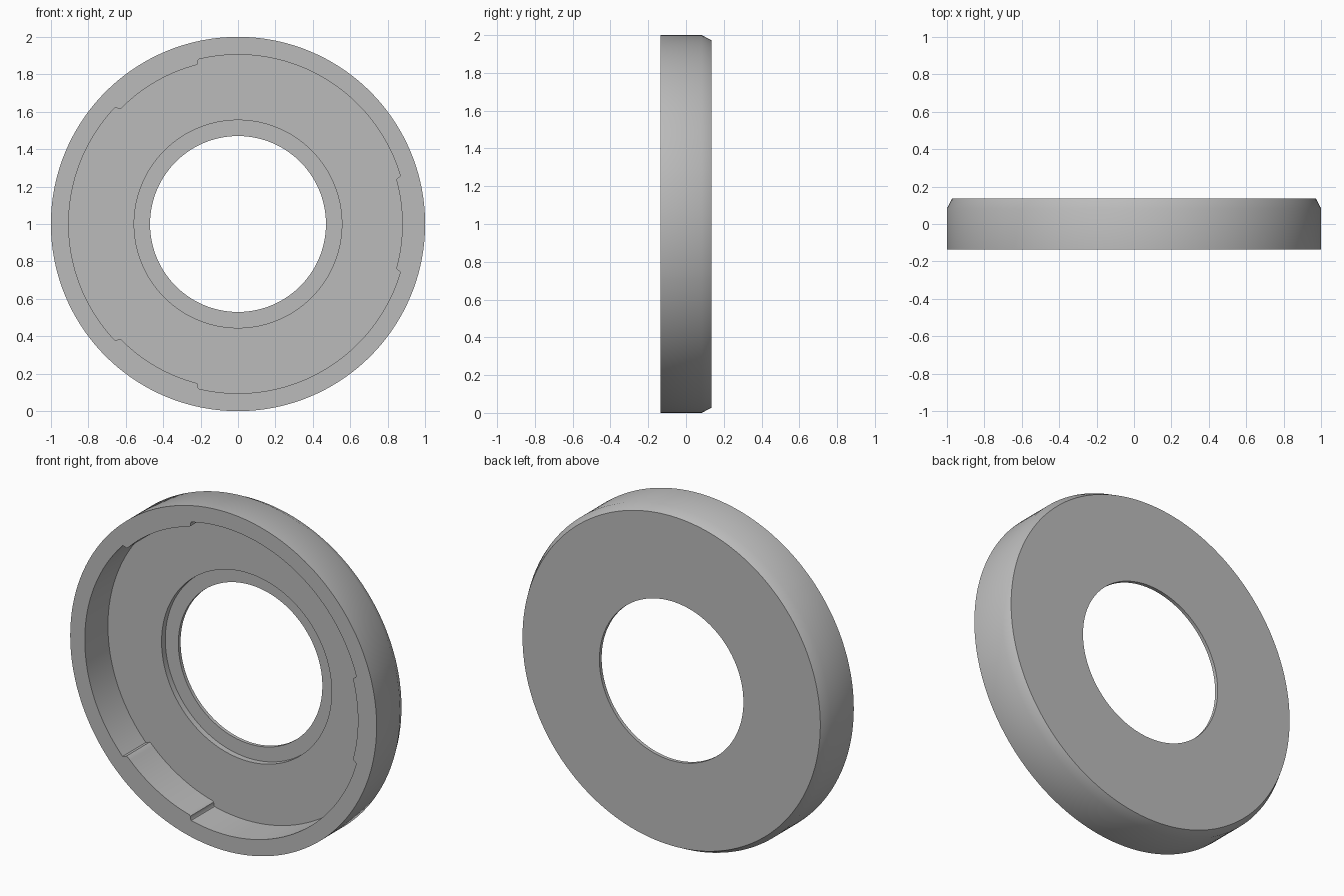
import bpy
import bmesh
from math import sin, cos, radians

cube = bpy.data.objects.get("Cube")
if cube:
    bpy.data.objects.remove(cube, do_unlink=True)

# Plain grey material
grey = bpy.data.materials.new("plain grey")
grey.use_nodes = True
colour = (0.5, 0.5, 0.5, 1)
grey.diffuse_color = colour
grey.node_tree.nodes["Principled BSDF"].inputs["Base Color"].default_value = colour

# Dimensions
HALF = 0.136            # half thickness
FLOOR = 0.08            # recess floor
STEP = 0.115            # counterbore floor
WALL, PAD = 0.905, 0.878

# Three raised pads on the recess wall, with softened ends (half angle, radius)
PAD_END = [(15.2, PAD), (15.9, 0.882), (16.3, 0.9), (16.6, WALL)]
angles = {float(a): PAD if abs((a + 60) % 120 - 60) < 16 else WALL
          for a in range(0, 360, 2) if abs(abs((a + 60) % 120 - 60) - 16) > 0.5}
for centre in (0, 120, 240):
    for offset, radius in PAD_END:
        for side in (-1, 1):
            angles[(centre + side * offset) % 360] = radius

# Closed cross-section (radius, y); None follows the padded recess wall
profile = [
    (0.972, HALF), (1.0, HALF - 0.053), (1.0, -HALF),
    (None, -HALF), (None, FLOOR),
    (0.555, FLOOR), (0.555, STEP), (0.47, STEP), (0.47, HALF),
]

bm = bmesh.new()
columns = []
for angle in sorted(angles):
    a = radians(angle)
    column = []
    for radius, y in profile:
        r = angles[angle] if radius is None else radius
        column.append(bm.verts.new((r * cos(a), y, 1 + r * sin(a))))
    columns.append(column)

# Skin neighbouring sections around the ring
for i, column in enumerate(columns):
    following = columns[(i + 1) % len(columns)]
    for j in range(len(profile)):
        k = (j + 1) % len(profile)
        bm.faces.new((column[j], column[k], following[k], following[j]))
bmesh.ops.recalc_face_normals(bm, faces=bm.faces)

mesh = bpy.data.meshes.new("ring_cover")
bm.to_mesh(mesh)
bm.free()
mesh.materials.append(grey)
ring = bpy.data.objects.new("ring_cover", mesh)
bpy.context.collection.objects.link(ring)

# Smooth curved walls, sharp rims
bpy.ops.object.select_all(action="DESELECT")
ring.select_set(True)
bpy.context.view_layer.objects.active = ring
bpy.ops.object.shade_smooth_by_angle(angle=radians(32))
